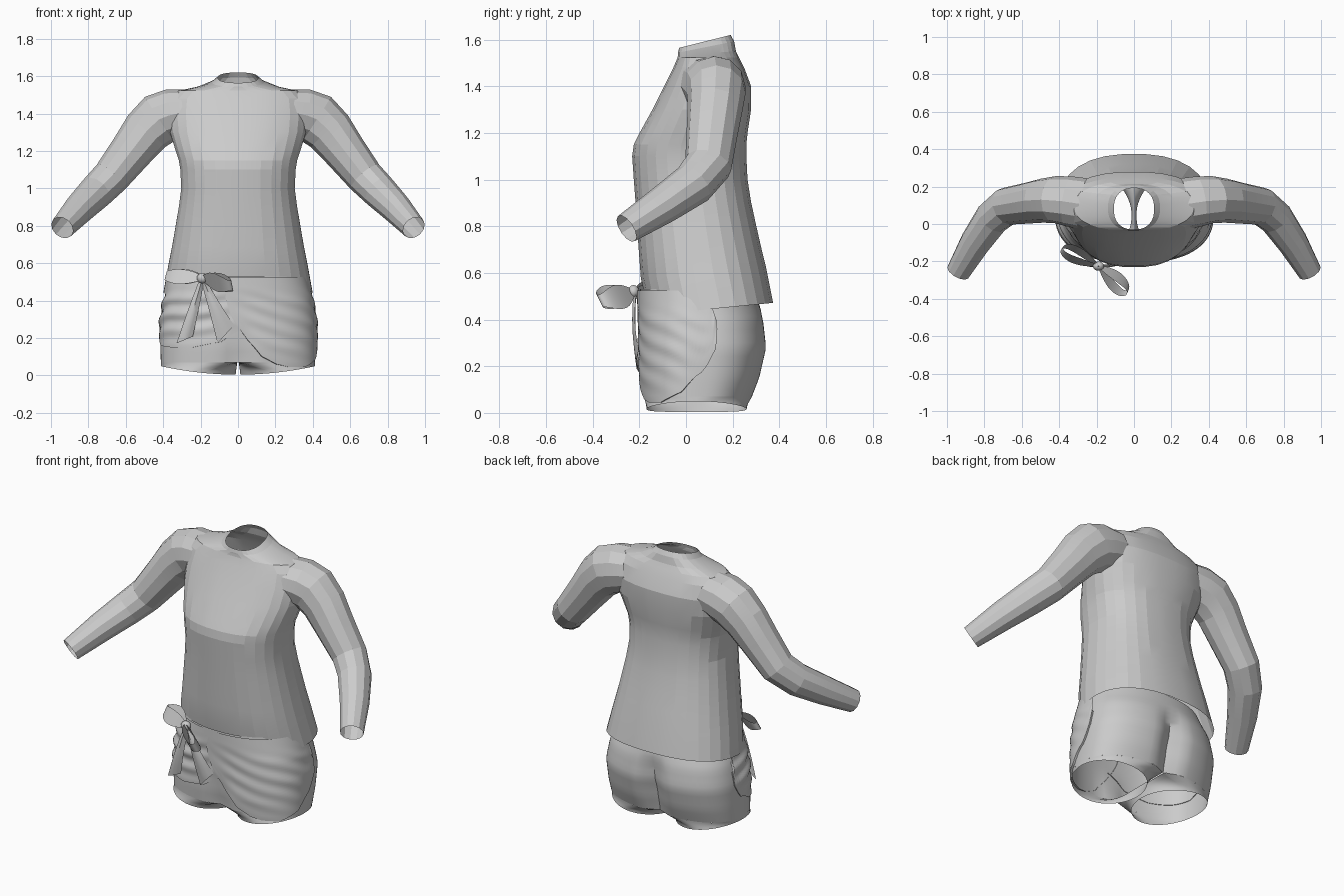
import bpy, bmesh, math
from mathutils import Vector

if "Cube" in bpy.data.objects:
    bpy.data.objects.remove(bpy.data.objects["Cube"], do_unlink=True)

grey = bpy.data.materials.new("fabric_grey")
grey.use_nodes = True
grey.diffuse_color = (0.6, 0.6, 0.6, 1)
grey.node_tree.nodes["Principled BSDF"].inputs["Base Color"].default_value = grey.diffuse_color


def loft(name, rings, closed=True, smooth=40):
    """Skin a list of equally long point rows."""
    bm = bmesh.new()
    rows = [[bm.verts.new(p) for p in ring] for ring in rings]
    n = len(rows[0])
    for a, b in zip(rows, rows[1:]):
        for i in range(n if closed else n - 1):
            j = (i + 1) % n
            bm.faces.new((a[i], a[j], b[j], b[i]))
    bmesh.ops.recalc_face_normals(bm, faces=bm.faces)
    mesh = bpy.data.meshes.new(name)
    bm.to_mesh(mesh)
    bm.free()
    mesh.materials.append(grey)
    ob = bpy.data.objects.new(name, mesh)
    bpy.context.collection.objects.link(ob)
    bpy.ops.object.select_all(action="DESELECT")
    ob.select_set(True)
    bpy.context.view_layer.objects.active = ob
    bpy.ops.object.shade_smooth_by_angle(angle=math.radians(smooth))
    return ob


def mirror(ob):
    ob.modifiers.new("mirror", "MIRROR")


def lerp_table(table, key):
    """Interpolate rows of (key, values...) sorted by key."""
    key = min(max(key, table[0][0]), table[-1][0])
    for lo, hi in zip(table, table[1:]):
        if key <= hi[0]:
            t = (key - lo[0]) / (hi[0] - lo[0])
            return [u + (v - u) * t for u, v in zip(lo[1:], hi[1:])]


def oval(angle, half, front, back, power=0.8):
    c, s = math.cos(angle), math.sin(angle)
    mid, depth = (front + back) / 2, (back - front) / 2
    return (half * math.copysign(abs(c) ** power, c),
            mid + depth * math.copysign(abs(s) ** power, s))


# Shirt body: height, half width, front y, back y, tilt
TORSO = [(.445, .40, -.16, .375, .1), (.6, .372, -.195, .345, .08), (.7, .352, -.203, .322, .06),
         (.8, .335, -.21, .30, .05), (.9, .318, -.217, .28, .02), (1.0, .305, -.225, .265, 0),
         (1.1, .31, -.232, .26, 0), (1.15, .318, -.225, .26, 0), (1.2, .335, -.2, .265, 0),
         (1.3, .365, -.145, .28, 0), (1.4, .375, -.095, .28, 0), (1.48, .365, -.055, .25, 0),
         (1.522, .32, -.037, .228, 0), (1.542, .22, -.035, .215, .06),
         (1.568, .14, -.035, .207, .2), (1.592, .108, -.03, .192, .25)]
rings = []
for z, half, front, back, tilt in TORSO:
    ring = []
    for i in range(28):
        x, y = oval(math.tau * (i + .5) / 28, half, front, back, .85)
        ring.append((x, y, z + tilt * (y - (front + back) / 2)))
    rings.append(ring)
loft("shirt_body", rings, smooth=10)

# Sleeves: centre, height radius and depth radius along the arm
ARM = [(.27, .108, 1.41, .122, .138), (.35, .122, 1.395, .138, .134),
       (.42, .13, 1.37, .142, .126), (.49, .125, 1.305, .13, .118),
       (.57, .112, 1.2, .115, .11), (.68, .095, 1.06, .1, .102), (.76, .03, .98, .094, .094),
       (.85, -.10, .89, .082, .082), (.94, -.255, .79, .065, .065)]
centres = [Vector(p[:3]) for p in ARM]
rings = []
for i, p in enumerate(ARM):
    t = centres[min(i + 1, len(ARM) - 1)] - centres[max(i - 1, 0)]
    u = t.cross(Vector((0, 1, 0))).normalized()
    v = t.cross(u).normalized()
    rings.append([centres[i] + p[3] * u * math.cos(a) + p[4] * v * math.sin(a)
                  for a in (math.tau * k / 12 for k in range(12))])
mirror(loft("sleeve", rings, smooth=10))

# Shorts: height, half width, front y, back y, squareness
HIPS = [(0, .41, -.17, .26, .8), (.05, .412, -.185, .28, .8), (.15, .415, -.195, .32, .8),
        (.28, .415, -.195, .35, .8), (.4, .395, -.195, .335, .82), (.46, .378, -.198, .315, .9),
        (.54, .355, -.198, .29, .96)]


def hip(angle, z, offset=0.0):
    half, front, back, power = lerp_table(HIPS, z)
    x, y = oval(angle, half + offset, front - offset, back + offset, power)
    if y > 0:  # seat cleft
        y -= .06 * math.exp(-(x / .06) ** 2) * max(0, 1 - ((z - .2) / .24) ** 2)
    else:      # front seam
        y += .03 * math.exp(-(x / .06) ** 2) * max(0, 1 - abs(z - .08) / .2)
    return Vector((x, y, z))


CROTCH = .07
loft("shorts_hips", [[hip(math.tau * i / 72 - math.pi / 2, CROTCH + (.53 - CROTCH) * k / 16)
                      for i in range(72)] for k in range(17)])

# Shorts legs: a half hip outline easing into an oval cuff
rings = []
for k in range(6):
    t = k / 5
    ring = []
    for i in range(60):
        a = math.tau * i / 60 - math.pi / 2
        cuff_x, cuff_y = .213 + .2 * math.cos(a), .045 + .215 * math.sin(a)
        cuff = Vector((cuff_x, cuff_y, .004 + .045 * (cuff_x / .41) ** 2))
        if i <= 30:
            top = hip(a, CROTCH)
        else:
            f = (i - 30) / 30
            top = hip(math.pi / 2, CROTCH).lerp(hip(-math.pi / 2, CROTCH), f)
        top.x = max(top.x, .004)
        ring.append(top.lerp(cuff, t))
    rings.append(ring)
mirror(loft("shorts_leg", rings))

# Wrap flaps: angle around the hip in degrees, lower edge height
LEFT_EDGE = [(-97, .42), (-92, .3), (-87, .2), (-77, .1), (-66, .06), (-55, .045), (-35, .045),
             (-12, .09), (1, .18), (7, .28), (9, .36)]
RIGHT_EDGE = [(-92, .25), (-82, .18), (-60, .15), (-35, .15), (-12, .16), (1, .2), (7, .28), (9, .36)]


def flap(name, edge, side, offset, fold, slant):
    cols = []
    first, last = edge[0][0], edge[-1][0]
    for i in range(49):
        deg = first + (last - first) * i / 48
        low = lerp_table(edge, deg)[0]
        col = [hip(math.radians(deg), low, -.004)]  # turned-under lower edge
        for k in range(33):
            z = low + (.525 - low) * k / 32
            fade = math.sin(math.pi * k / 32) * max(0, 1 - max(0, z - .4) / .08)
            fade *= min(1, (deg - first) / 20)
            wave = fold * fade * math.sin(z * 70 + deg * slant + math.sin(deg * .07))
            col.append(hip(math.radians(deg), z, offset + wave))
        for p in col:
            p.x *= side
        cols.append(col)
    loft(name, cols, closed=False, smooth=45)


flap("wrap_flap_left", LEFT_EDGE, 1, .011, .003, .16)
flap("wrap_flap_right", RIGHT_EDGE, -1, .006, .007, .06)

# Bow
KNOT = Vector((-.19, -.225, .52))


def bow_loop(name, tip, spread, width):
    along = Vector(tip) - KNOT
    across = along.cross(Vector((0, 0, 1))).normalized()
    up = across.cross(along).normalized()
    lean = (up + across * .5).normalized()
    rows = []
    for i in range(25):
        t = i / 24
        out = math.sin(math.pi * t)
        mid = KNOT + along * out + across * spread * math.sin(math.tau * t)
        w = .014 + width * math.sin(math.pi * out * .88)
        rows.append([mid + lean * w * s for s in (-1, -.4, .4, 1)])
    loft(name, rows, closed=False, smooth=50)


def bow_tail(name, end, width):
    end = Vector(end)
    along = end - KNOT
    side = Vector((-along.z, 0, along.x)).normalized()
    rows = []
    for i in range(11):
        t = i / 10
        mid = KNOT.lerp(end, t) + Vector((0, -.01 * math.sin(math.pi * t), 0))
        w = .012 + width * t
        rows.append([mid + side * w * s + Vector((0, .012 * abs(s), .03 * t * t * s))
                     for s in (-1, -.5, 0, .5, 1)])
    loft(name, rows, closed=False, smooth=50)


bow_loop("bow_loop_right", (-.385, -.13, .535), .028, .03)
bow_loop("bow_loop_left", (-.035, -.365, .48), .028, .042)
bow_tail("bow_tail_right", (-.285, -.212, .19), .033)
bow_tail("bow_tail_left", (-.065, -.215, .22), .036)
loft("bow_knot", [[KNOT + Vector((.03 * math.sin(b) * math.cos(a), .025 * math.sin(b) * math.sin(a),
                                  .028 * math.cos(b))) for a in (math.tau * i / 14 for i in range(14))]
                  for b in (math.pi * (k + .2) / 8.4 for k in range(9))], smooth=60)
